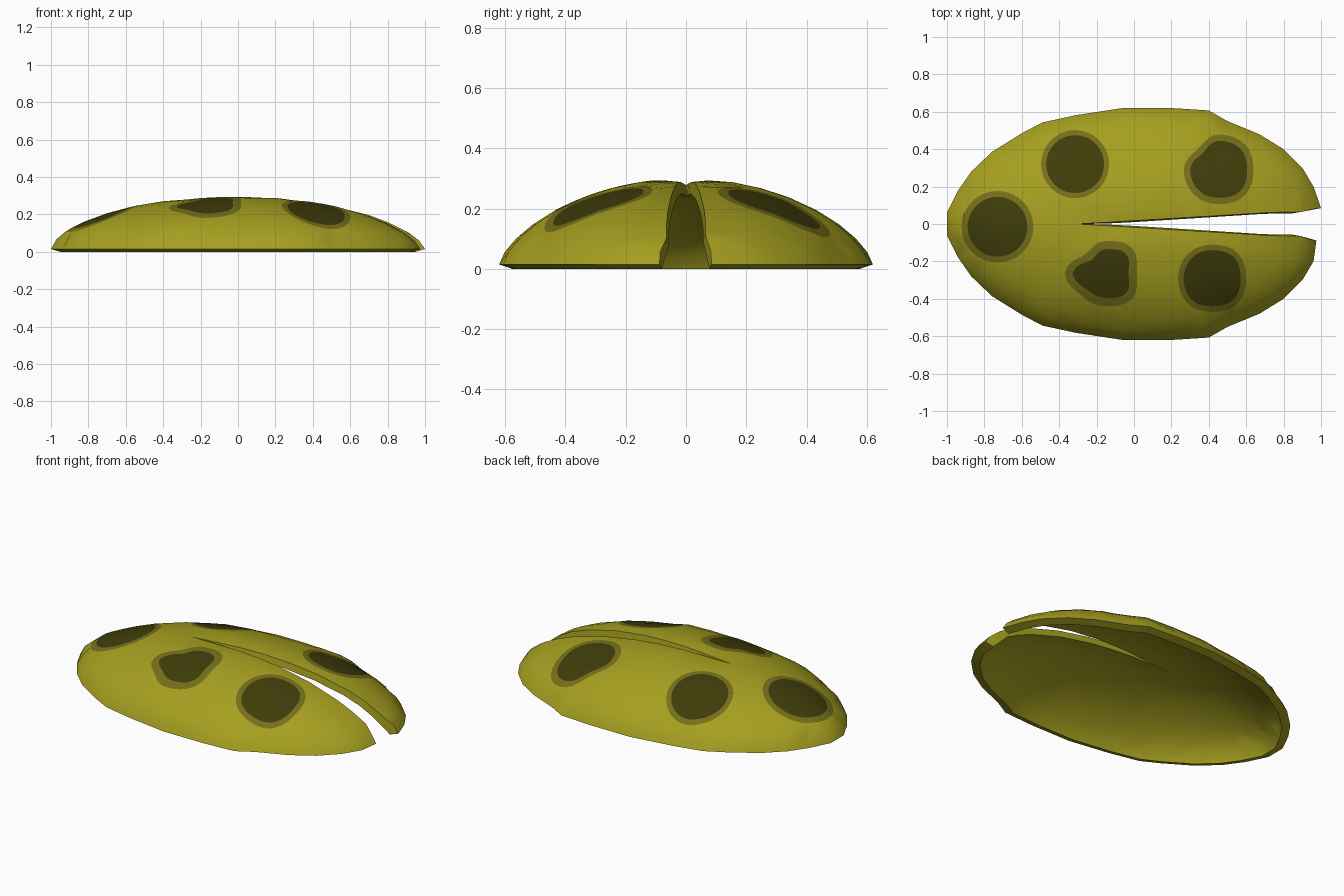
import bpy, math
from mathutils import Vector
from mathutils.geometry import delaunay_2d_cdt

if "Cube" in bpy.data.objects:
    bpy.data.objects.remove(bpy.data.objects["Cube"])

def material(name, col):
    m = bpy.data.materials.new(name)
    m.diffuse_color = (*col, 1)
    m.use_nodes = True
    m.node_tree.nodes["Principled BSDF"].inputs["Base Color"].default_value = m.diffuse_color
    return m

mats = [material("olive_shell", (0.38, 0.35, 0.014)),
        material("spot_halo", (0.18, 0.16, 0.010)),
        material("spot_core", (0.050, 0.046, 0.003))]

# Half outline of the shell seen from above, mirrored below
half = [(.99, .085), (.96, .2), (.9, .3), (.8, .4), (.67, .48), (.5, .55), (.4, .607),
        (.2, .62), (-.06, .62), (-.31, .582), (-.49, .543), (-.6, .485), (-.76, .385),
        (-.87, .28), (-.94, .18), (-1, .06)]
outline = half + [(x, -y) for x, y in reversed(half)]
outline[0], outline[-1] = (1, .085), (.975, -.088)

# Wedge slit running from the tail to just behind the middle
def slit(x):
    return max(0, min(.064, .066 * (x + .3) / 1.1))

xs = [.89, .8, .7, .5, .3, .15, 0, -.15]
border = outline + [(x, -slit(x)) for x in xs] + [(-.3, 0)] + [(x, slit(x)) for x in reversed(xs)]

# Spots: centre, eight radii (every 45 degrees), halo width
spots = [((-.73, -.015), [.16] * 8, .032),
         ((-.315, .32), [.155] * 8, .027),
         ((.455, .29), [.15, .16, .155, .125, .155, .155, .15, .16], .034),
         ((.42, -.29), [.15, .16, .15, .155, .155, .16, .15, .16], .03),
         ((-.15, -.265), [.12, .15, .13, .105, .175, .13, .13, .15], .045)]

def spot_radius(radii, ang):
    f = (ang / (math.pi / 4)) % 8
    i = int(f) % 8
    t = (1 - math.cos(math.pi * (f - int(f)))) / 2
    return radii[i] * (1 - t) + radii[(i + 1) % 8] * t

# 0 at the centre, 1 on the outline
def gauge(x, y):
    best = 0
    for i, a in enumerate(outline):
        b = outline[(i + 1) % len(outline)]
        d = a[0] * b[1] - a[1] * b[0]
        s, t = (x * b[1] - y * b[0]) / d, (a[0] * y - a[1] * x) / d
        if s >= -1e-6 and t >= -1e-6:
            best = max(best, s + t)
    return min(1, best)

# Domed height, a little flatter at the tail, with a small dip beside the slit
def height(x, y):
    r = gauge(x, y)
    side = y * y / (x * x * .38 + y * y + 1e-9)
    power = .59 + .1 * side + .07 * max(0, x) * (1 - side)
    dome = max(0, 1 - r * r) ** power
    dip = .014 * max(0, 1 - abs(y) / .1) * min(1, max(0, (x + .45) / .3))
    return .015 + (.285 - dip) * dome

# Flat layout: border, spot loops and rings of filler points
pts, edges = [], []
def add_loop(loop):
    n = len(pts)
    pts.extend(Vector(p) for p in loop)
    edges.extend((n + i, n + (i + 1) % len(loop)) for i in range(len(loop)))

add_loop(border)
for (cx, cy), radii, halo in spots:
    for extra in (0, halo):
        loop = []
        for k in range(32):
            a = k * math.tau / 32
            r = spot_radius(radii, a) + extra
            loop.append((cx + r * math.cos(a), cy + r * math.sin(a)))
        add_loop(loop)
for s in (.12, .25, .4, .55, .7, .82, .91, .97):
    for x, y in outline:
        x, y = x * s, y * s
        if abs(y) > slit(x) + .012 or x < -.33:
            pts.append(Vector((x, y)))

flat, _, tris, *_ = delaunay_2d_cdt(pts, edges, [], 1, 1e-5)
used = sorted({i for t in tris for i in t})
index = {v: k for k, v in enumerate(used)}
flat = [flat[i] for i in used]
tris = [[index[i] for i in t] for t in tris]

def zone(t):
    c = sum((flat[i] for i in t), Vector((0, 0))) / 3
    for centre, radii, halo in spots:
        d = c - Vector(centre)
        r = spot_radius(radii, math.atan2(d.y, d.x))
        if d.length < r:
            return 2
        if d.length < r + halo:
            return 1
    return 0

# Outer skin, inner skin and the wall joining them
def inset(x, y, z):
    iy = y * .93
    if x > -.3 and abs(y) < .1:      # slit walls lean together underneath
        iy = math.copysign(max(abs(y) * .3, abs(iy) - .008 * (1 - abs(y) / .1)), y)
    return (x * .95, iy, .91 * (z - .015))

n = len(flat)
outer = [(p.x, p.y, height(p.x, p.y)) for p in flat]
inner = [inset(*p) for p in outer]
directed = {(t[i], t[(i + 1) % 3]) for t in tris for i in range(3)}
wall = [(b, a, a + n, b + n) for a, b in directed if (b, a) not in directed]
faces = tris + [[i + n for i in reversed(t)] for t in tris] + wall

mesh = bpy.data.meshes.new("spotted_shell")
mesh.from_pydata(outer + inner, [], faces)
for m in mats:
    mesh.materials.append(m)
for k, t in enumerate(tris):
    mesh.polygons[k].material_index = zone(t)
mesh.update()
shell = bpy.data.objects.new("spotted_shell", mesh)
bpy.context.collection.objects.link(shell)
bpy.context.view_layer.objects.active = shell
shell.select_set(True)
bpy.ops.object.shade_smooth_by_angle(angle=math.radians(35))
